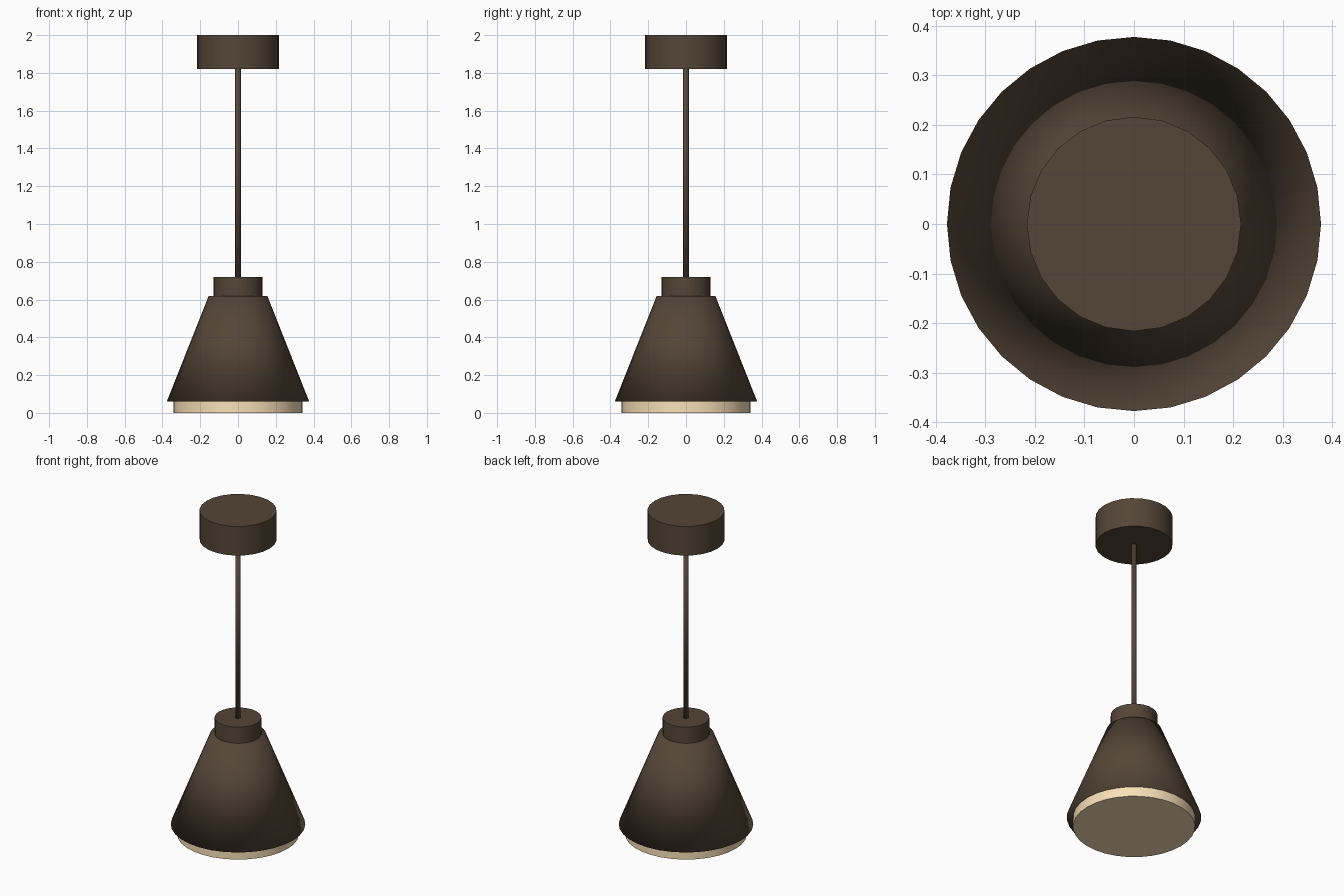
import bpy
import math

if "Cube" in bpy.data.objects:
    bpy.data.objects.remove(bpy.data.objects["Cube"])


def material(name, color):
    m = bpy.data.materials.new(name)
    m.diffuse_color = (*color, 1)
    m.use_nodes = True
    m.node_tree.nodes["Principled BSDF"].inputs["Base Color"].default_value = m.diffuse_color
    return m


bronze = material("dark_bronze", (0.09, 0.06, 0.038))
cream = material("warm_cream", (0.95, 0.75, 0.48))


def frustum(name, r_bottom, r_top, z0, z1, sides, mat, soft=False):
    """Capped round section standing between heights z0 and z1."""
    bpy.ops.mesh.primitive_cone_add(
        vertices=sides, radius1=r_bottom, radius2=r_top, depth=z1 - z0,
        end_fill_type='NGON', location=(0, 0, (z0 + z1) / 2))
    ob = bpy.context.object
    ob.name = name
    ob.data.materials.append(mat)
    if soft:
        bpy.ops.object.shade_smooth()
    else:
        bpy.ops.object.shade_smooth_by_angle(angle=math.radians(35))
    return ob


# Ceiling mount and hanging rod
frustum("ceiling_canopy", 0.216, 0.216, 1.82, 2.0, 24, bronze)
frustum("hanging_rod", 0.015, 0.015, 0.70, 1.84, 12, bronze, soft=True)

# Socket collar and conical shade (softly shaded across its rims)
frustum("socket_collar", 0.131, 0.131, 0.61, 0.72, 24, bronze)
frustum("lamp_shade", 0.377, 0.155, 0.06, 0.62, 32, bronze, soft=True)

# Light diffuser below the shade
frustum("diffuser", 0.342, 0.342, 0.0, 0.07, 32, cream)
